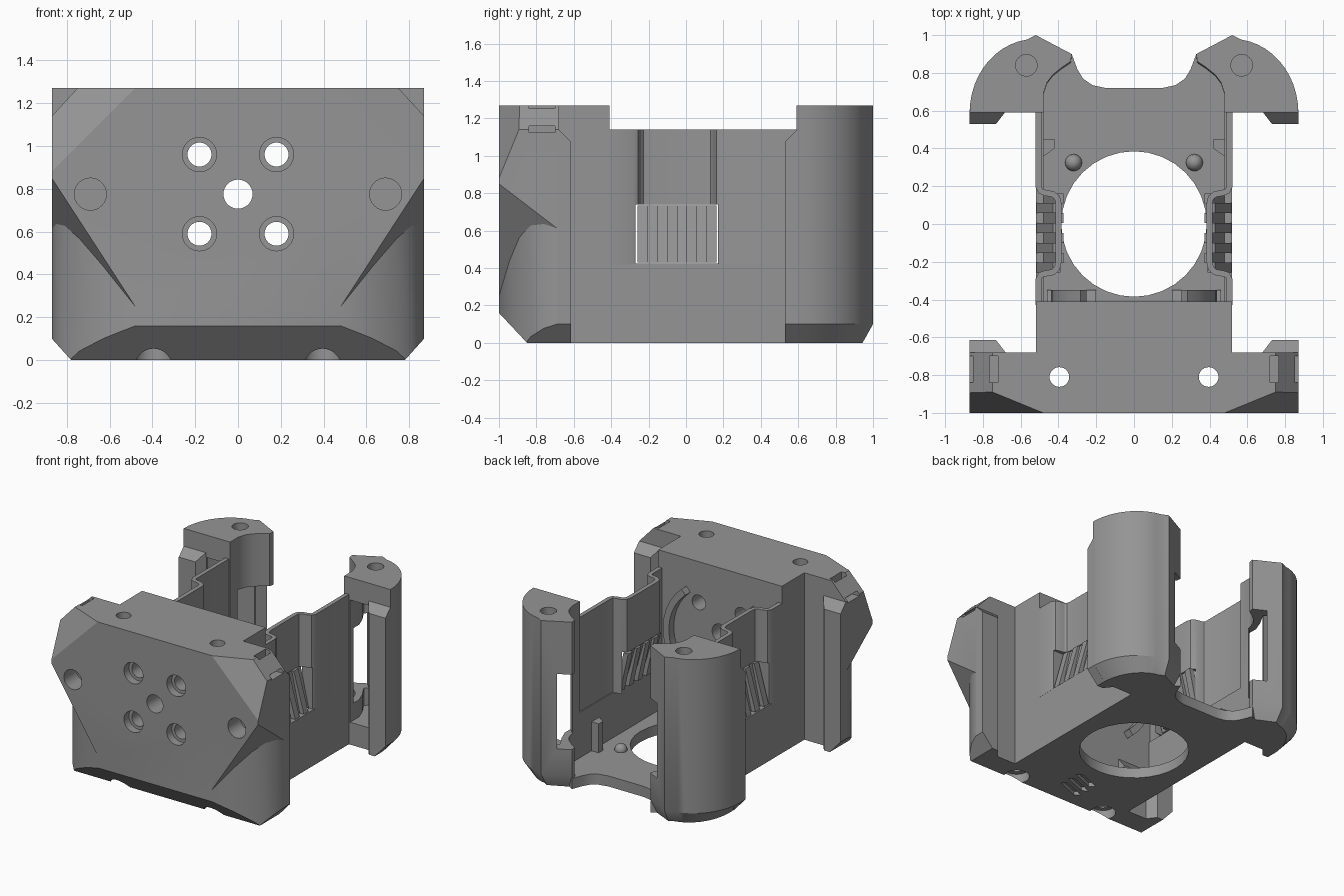
import bpy, bmesh, math
from mathutils import Vector

if "Cube" in bpy.data.objects:
    bpy.data.objects.remove(bpy.data.objects["Cube"])

mat = bpy.data.materials.new("mid_grey")
mat.diffuse_color = (0.3, 0.3, 0.3, 1)
mat.use_nodes = True
mat.node_tree.nodes["Principled BSDF"].inputs["Base Color"].default_value = mat.diffuse_color


def make(name, bm):
    bmesh.ops.recalc_face_normals(bm, faces=bm.faces)
    me = bpy.data.meshes.new(name)
    bm.to_mesh(me)
    bm.free()
    ob = bpy.data.objects.new(name, me)
    bpy.context.collection.objects.link(ob)
    me.materials.append(mat)
    return ob


def loft(name, rings, planes=()):
    """Closed solid through equal-length rings, trimmed by (point, outward normal) planes."""
    bm = bmesh.new()
    vs = [[bm.verts.new(p) for p in r] for r in rings]
    n = len(vs[0])
    bm.faces.new(vs[0])
    bm.faces.new(vs[-1])
    for a, b in zip(vs, vs[1:]):
        for i in range(n):
            bm.faces.new((a[i], a[(i + 1) % n], b[(i + 1) % n], b[i]))
    bmesh.ops.recalc_face_normals(bm, faces=bm.faces)
    for co, no in planes:
        r = bmesh.ops.bisect_plane(bm, geom=bm.verts[:] + bm.edges[:] + bm.faces[:], dist=1e-5,
                                   plane_co=co, plane_no=Vector(no).normalized(), clear_outer=True)
        cut = [e for e in r["geom_cut"] if isinstance(e, bmesh.types.BMEdge)]
        if cut:
            bmesh.ops.contextual_create(bm, geom=cut)
    return make(name, bm)


def prism(name, pts, z0, z1, s=1, planes=()):
    return loft(name, [[(s * x, y, z) for x, y in pts] for z in (z0, z1)], planes)


def box(name, x0, x1, y0, y1, z0, z1, s=1):
    return prism(name, [(x0, y0), (x1, y0), (x1, y1), (x0, y1)], z0, z1, s)


def rod(name, p, r, h0, h1, axis="z"):
    """Cylinder along z at (x, y), or along y at (x, z)."""
    ring = [(p[0] + r * math.cos(i * math.pi / 16), p[1] + r * math.sin(i * math.pi / 16)) for i in range(32)]
    if axis == "z":
        return prism(name, ring, h0, h1)
    return loft(name, [[(a, h, b) for a, b in ring] for h in (h0, h1)])


def cut(ob, *cutters):
    for c in cutters:
        m = ob.modifiers.new("cut", 'BOOLEAN')
        m.operation, m.solver, m.object = 'DIFFERENCE', 'EXACT', c
        bpy.context.view_layer.objects.active = ob
        bpy.ops.object.modifier_apply(modifier=m.name)
        bpy.data.objects.remove(c)


# Front block with bevelled corners
outline = [(-.87, -1), (.87, -1), (.87, -.68), (.52, -.68), (.52, -.41), (-.52, -.41), (-.52, -.68), (-.87, -.68)]
trims = [((0, -1, .16), (0, -.16, -.15))]
for s in (1, -1):
    trims += [((s * .48, -1, 1.27), (s * .043, -.105, .043)),
              ((s * .75, 0, 1.27), (s * .13, 0, .12)),
              ((s * .87, 0, .1), (s * .1, 0, -.09))]
front = prism("front_block", outline, 0, 1.27, 1, trims)

corner = [(.45, -1.05), (.48, -1), (.63, -.944), (.74, -.89), (.81, -.83), (.85, -.76), (.87, -.69),
          (.95, -.69), (.95, -1.05)]
for s in (1, -1):
    # Rounded lower corners, under a slanted overhang
    cut(front, prism("corner_cutter", corner, -.1, 1.1, s, [((s * .48, -1, .25), (-s * .102, .0507, .0663))]))
    # Blind front sockets, vertical screw holes and strap slots
    cut(front, rod("socket", (s * .69, .775), .075, -1.1, -.85, "y"),
        rod("screw", (s * .395, -.81), .052, -.1, 1.4),
        rod("screw_head", (s * .395, -.81), .09, -.1, .07),
        box("slot_top", .72, .765, -.84, -.7, 1.2, 1.4, s),
        box("slot_side", .81, .95, -.84, -.7, 1.125, 1.16, s))
# Five through holes on the front, four countersunk
for x, z in [(0, .775), (.18, .96), (-.18, .96), (.18, .59), (-.18, .59)]:
    r = .068 if x == 0 else .056
    cut(front, rod("bolt", (x, z), r, -1.1, -.2, "y"))
    if x:
        cut(front, rod("bolt_head", (x, z), .08, -1.1, -.94, "y"))
# Shallow diagonal vents underneath
for i in range(3):
    y = -.72 + i * .08
    cut(front, prism("vent", [(-.12, y), (.06, y + .07), (.1, y + .04), (-.08, y - .03)], -.05, .03))

# Floor with round opening
half = [(.15, .72), (.22, .735), (.27, .77), (.3, .82), (.33, .9), (.5, .8), (.5, .6), (.515, .6), (.515, -.5)]
floor = prism("floor", half + [(-x, y) for x, y in reversed(half)], 0, .08)
cut(floor, rod("opening", (0, 0), .385, -.1, .3))

# Rear pillar section: outer arc, flat back, hollowed inner side
pillar = [(.48, .59), (.87, .59)]
pillar += [(.52 + .35 * math.cos(a), .59 + .39 * math.sin(a)) for a in [math.radians(7.5 * i) for i in range(1, 12)]]
pillar += [(.52, 1), (.33, .9), (.335, .86), (.38, .83), (.43, .79), (.46, .75), (.48, .69)]
hollow = [(.53, .5), (.82, .5), (.82, .64), (.75, .8), (.64, .9), (.5, .91), (.45, .87), (.5, .78), (.53, .7)]
lip = [(.68, 0), (.73, .065), (.87, .065), (.87, -.01), (.68, -.01)]
wall_path = [(.505, -.43), (.505, -.29), (.495, -.27), (.47, -.262), (.43, -.255), (.407, -.235), (.4, -.2),
             (.4, .11), (.407, .14), (.43, .158), (.47, .165), (.495, .175), (.505, .195), (.505, .62)]

for s, side in ((1, "right"), (-1, "left")):
    base = [(s * (.48 + max(x - .48, 0) * .77 + min(x - .48, 0)), .6 + max(y - .6, 0) * .86 + min(y - .6, 0), 0)
            for x, y in pillar]
    post = loft(side + "_rear_pillar", [base] + [[(s * x, y, z) for x, y in pillar] for z in (.1, 1.27)])
    cut(post, prism("hollow", hollow, .17, 1.1, s),
        prism("window", [(.32, .84), (.42, .94), (.36, 1.05), (.2, .95)][:2] + [(.3, 1.06), (.2, .96)], .3, .87, s),
        prism("window_path", [(.66, .5), (.87, .5), (.36, 1.01), (.255, .905)], .3, .87, s),
        rod("pillar_screw", (s * .57, .84), .057, 1, 1.4))

    # Locking lips on the front block and rear pillar
    for name, y, d in (("front_lip", -.68, 1), ("rear_lip", .595, -1)):
        prism(side + "_" + name, [(x, y + d * w) for x, w in lip], 0, 1.14, s,
              [((0, y, 1.14), (0, d, 1)), ((s * .87, 0, .1), (s * .1, 0, -.09))])

    # Side wall: straight below, pushed inward around the vent above
    box(side + "_lower_wall", .48, .52, -.43, .62, 0, .425, s)
    t = .016
    normals = []
    for i in range(len(wall_path)):
        a, b = wall_path[max(i - 1, 0)], wall_path[min(i + 1, len(wall_path) - 1)]
        normals.append(Vector((b[1] - a[1], a[0] - b[0])).normalized() * t)
    strip = [(x + n.x, y + n.y) for (x, y), n in zip(wall_path, normals)]
    strip += [(x - n.x, y - n.y) for (x, y), n in reversed(list(zip(wall_path, normals)))]
    wall = prism(side + "_upper_wall", strip, .42, 1.14, s)
    cut(wall, box("vent_cutter", .3, .6, -.27, .17, .41, .74, s))

    # Leaning louvre slats, two staggered layers
    for i in range(8):
        y0 = -.258 + i * .0525
        d = 0 if i % 2 == 0 else .035
        sec = [(.515 - d, .43), (.475 - d, .43), (.39 - d * .5, .735), (.43 - d * .5, .735)]
        loft(side + "_louvre_%d" % (i + 1), [[(s * x, y, z) for x, z in sec] for y in (y0, y0 + .053)])

    # Curved rib on the inner front wall
    arc = [math.radians(-50 + 10 * i) for i in range(11)]
    sec = [(r * math.cos(a), .72 + r * math.sin(a)) for r, seq in ((.44, arc), (.39, arc[::-1])) for a in seq]
    loft(side + "_inner_rib", [[(s * x, y, z) for x, z in sec] for y in (-.42, -.35)])

    # Floor fittings: wedge, corner post and locating stud
    loft(side + "_floor_wedge", [[(s * x, y, .07), (s * x, -.35, .07), (s * x, -.35, .11), (s * x, y, .2)]
                                 for x, y in ((.2, -.42), (.46, -.42))])
    loft(side + "_corner_post", [[(s * x, y, z) for x, y in ((.42, .4), (.49, .35), (.49, .45), (.42, .45))]
                                 for z in (.07, .3)])
    bm = bmesh.new()
    bmesh.ops.create_uvsphere(bm, u_segments=16, v_segments=8, radius=.045)
    bmesh.ops.translate(bm, verts=bm.verts, vec=(s * .32, .325, .085))
    make(side + "_stud", bm)

# Smooth curved faces, keep hard edges
bpy.ops.object.select_all(action='DESELECT')
for ob in bpy.context.scene.objects:
    ob.select_set(True)
    bpy.context.view_layer.objects.active = ob
bpy.ops.object.shade_smooth_by_angle(angle=math.radians(30))
